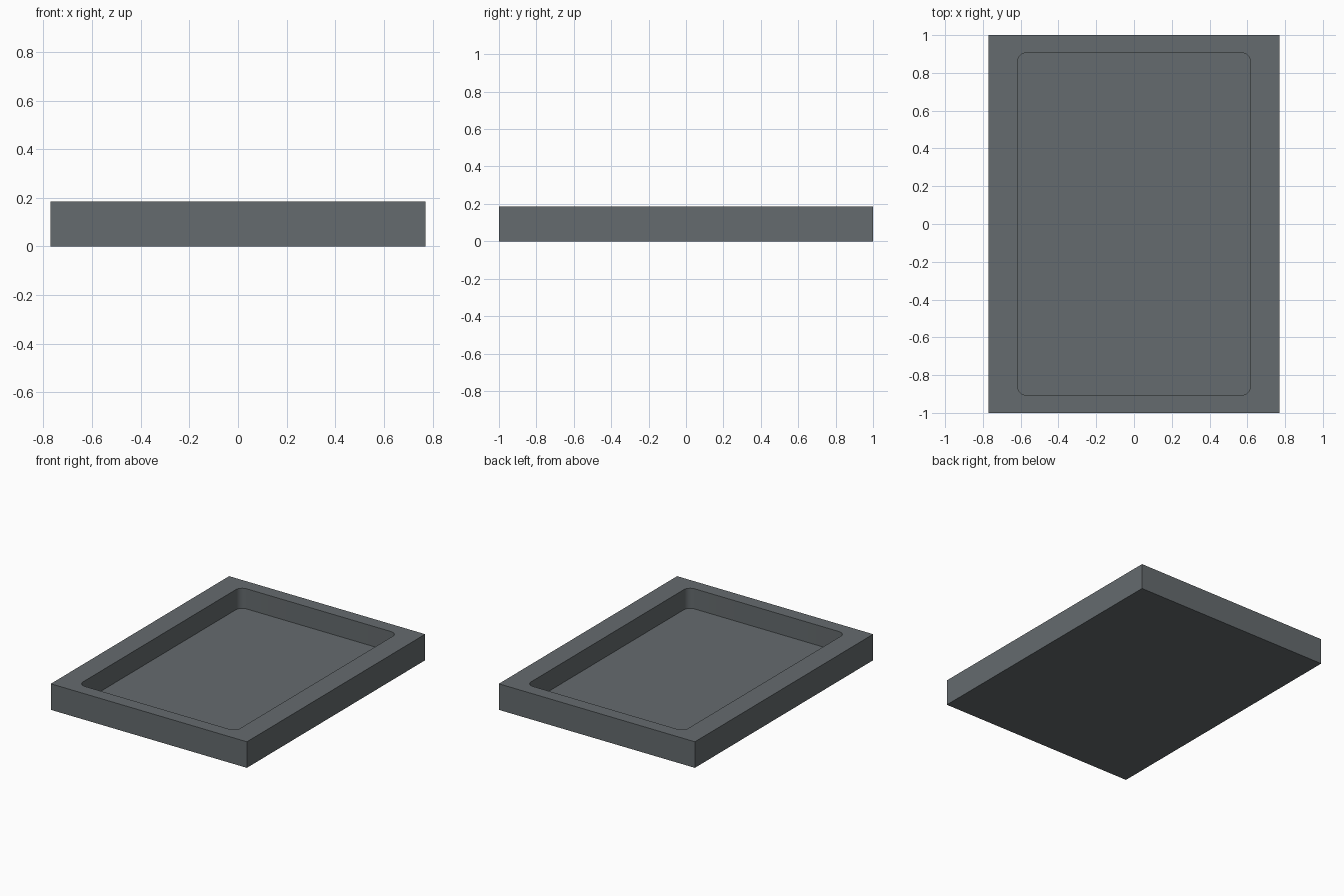
import bpy, bmesh, math

cube = bpy.data.objects.get("Cube")
if cube:
    bpy.data.objects.remove(cube, do_unlink=True)

HALF_X, HALF_Y, HEIGHT = 0.77, 1.0, 0.185
IN_X, IN_Y, FLOOR = 0.617, 0.907, 0.042
RADIUS, STEPS = 0.05, 8
SIGNS = [(1, 1), (-1, 1), (-1, -1), (1, -1)]

# Slate grey material
mat = bpy.data.materials.new("slate grey")
mat.use_nodes = True
colour = (0.13, 0.147, 0.156, 1)
mat.diffuse_color = colour
mat.node_tree.nodes["Principled BSDF"].inputs["Base Color"].default_value = colour

bm = bmesh.new()


def outer_loop(z):
    return [bm.verts.new((sx * HALF_X, sy * HALF_Y, z)) for sx, sy in SIGNS]


def recess_corners(z):
    """Four rounded corners of the recess, anticlockwise."""
    corners = []
    for k, (sx, sy) in enumerate(SIGNS):
        arc = []
        for i in range(STEPS + 1):
            a = math.pi / 2 * (k + i / STEPS)
            arc.append(bm.verts.new((sx * (IN_X - RADIUS) + RADIUS * math.cos(a),
                                     sy * (IN_Y - RADIUS) + RADIUS * math.sin(a), z)))
        corners.append(arc)
    return corners


def walls(low, high):
    for i in range(len(low)):
        j = (i + 1) % len(low)
        bm.faces.new((low[i], low[j], high[j], high[i]))


# Outer block
base, top = outer_loop(0), outer_loop(HEIGHT)
bm.faces.new(base)
walls(base, top)

# Recess walls and floor
rim, bottom = recess_corners(HEIGHT), recess_corners(FLOOR)
floor_loop = sum(bottom, [])
walls(floor_loop, sum(rim, []))
bm.faces.new(floor_loop)

# Flat rim: one fan at each corner and one strip along each side
for k in range(4):
    n = (k + 1) % 4
    for a, b in zip(rim[k], rim[k][1:]):
        bm.faces.new((top[k], b, a))
    bm.faces.new((top[k], top[n], rim[n][0], rim[k][-1]))

bmesh.ops.recalc_face_normals(bm, faces=bm.faces)
mesh = bpy.data.meshes.new("tray")
bm.to_mesh(mesh)
bm.free()
mesh.materials.append(mat)
tray = bpy.data.objects.new("tray", mesh)
bpy.context.collection.objects.link(tray)

# Smooth rounded corners, keep hard edges
bpy.context.view_layer.objects.active = tray
tray.select_set(True)
bpy.ops.object.shade_smooth_by_angle(angle=math.radians(30))
